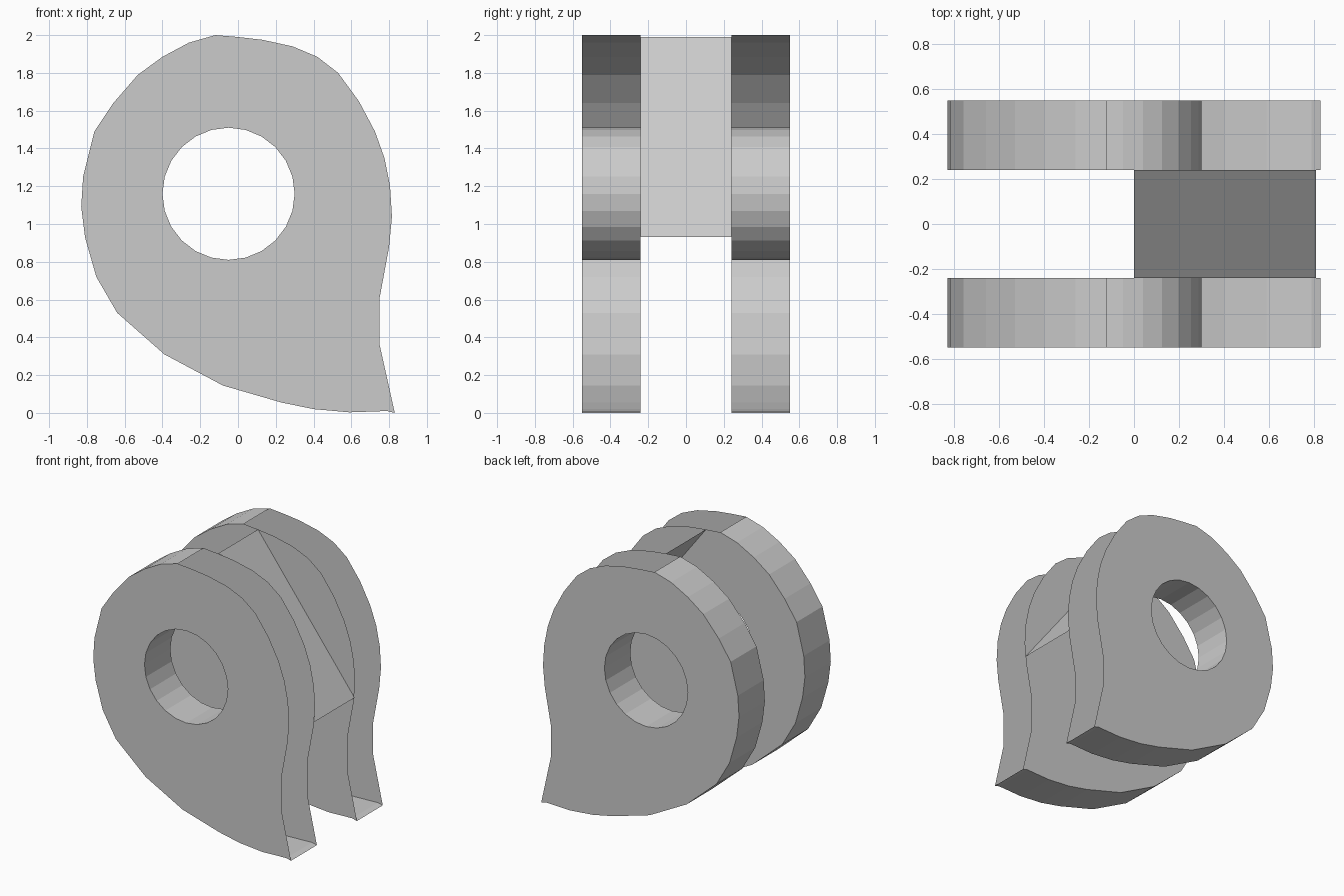
import bpy, bmesh, math

if "Cube" in bpy.data.objects:
    bpy.data.objects.remove(bpy.data.objects["Cube"])

# Teardrop outline (x, z): the open side runs from the peak down to the tip,
# the rimmed side runs from the tip along the bottom and back up to the peak
OPEN_SIDE = [(-0.12, 2.0), (0, 1.99), (0.13, 1.975), (0.29, 1.94), (0.42, 1.885),
             (0.53, 1.80), (0.64, 1.65), (0.725, 1.49), (0.775, 1.35), (0.805, 1.2),
             (0.815, 1.04), (0.80, 0.88), (0.75, 0.61), (0.75, 0.36)]
RIM_SIDE = [(0.83, 0.0), (0.79, 0.01), (0.59, 0.003), (0.40, 0.02), (0.23, 0.055),
            (-0.08, 0.145), (-0.39, 0.31), (-0.64, 0.53), (-0.75, 0.72), (-0.81, 0.93),
            (-0.83, 1.09), (-0.82, 1.25), (-0.76, 1.49), (-0.66, 1.64), (-0.53, 1.79),
            (-0.40, 1.885), (-0.26, 1.96)]
HOLE = [(-0.05 + 0.35 * math.cos(a), 1.16 + 0.35 * math.sin(a))
        for a in (i * math.tau / 24 for i in range(24))]
INNER, OUTER = 0.24, 0.55


def finish(name, bm):
    mesh = bpy.data.meshes.new(name)
    bm.to_mesh(mesh)
    bm.free()
    obj = bpy.data.objects.new(name, mesh)
    bpy.context.collection.objects.link(obj)


def loop(bm, points, y):
    verts = [bm.verts.new((x, y, z)) for x, z in points]
    edges = [bm.edges.new((verts[i - 1], verts[i])) for i in range(len(verts))]
    return verts, edges


def side_plate(name, y0, y1):
    bm = bmesh.new()
    outline = OPEN_SIDE + RIM_SIDE
    rings = []
    # Two flat teardrop faces, each with a round hole
    for y, ny in ((y0, -1), (y1, 1)):
        outer, e1 = loop(bm, outline, y)
        inner, e2 = loop(bm, HOLE, y)
        bmesh.ops.triangle_fill(bm, edges=e1 + e2, normal=(0, ny, 0), use_beauty=True)
        rings.append((outer, inner))
    (oa, ia), (ob, ib) = rings
    # Outer rim on the left and bottom only; the right side stays open
    n = len(outline)
    for i in range(len(OPEN_SIDE), n):
        j = (i + 1) % n
        bm.faces.new((oa[i], ob[i], ob[j], oa[j]))
    # Wall of the hole
    for i in range(len(HOLE)):
        bm.faces.new((ia[i - 1], ia[i], ib[i], ib[i - 1]))
    bmesh.ops.recalc_face_normals(bm, faces=bm.faces)
    finish(name, bm)


side_plate("front_plate", -OUTER, -INNER)
side_plate("back_plate", INNER, OUTER)

# Single sloping panel joining the two plates
bm = bmesh.new()
bm.faces.new([bm.verts.new(p) for p in ((0, -INNER, 1.99), (0.81, -INNER, 0.93),
                                        (0.81, INNER, 0.93), (0, INNER, 1.99))])
finish("sloping_panel", bm)
